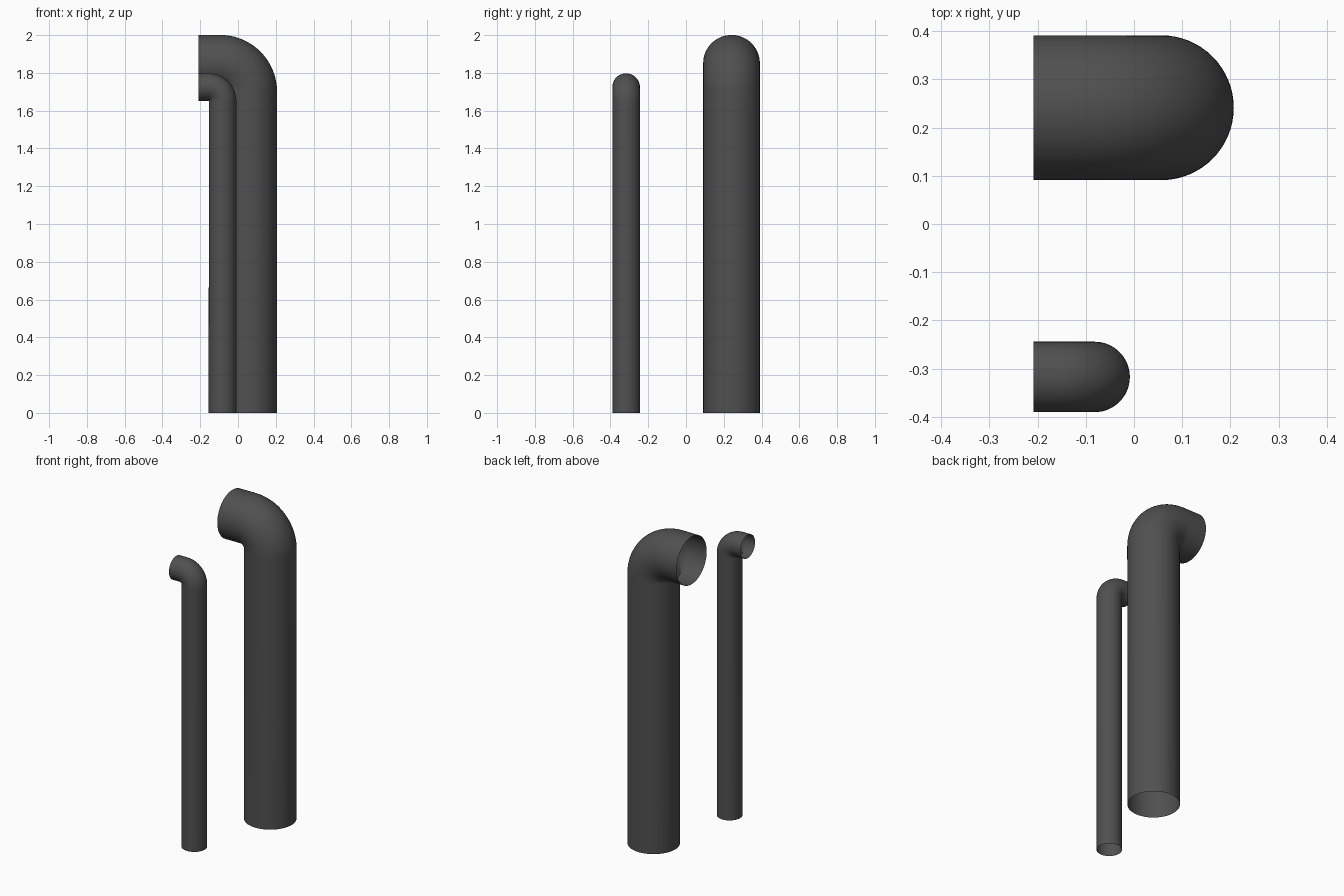
import bpy, bmesh, math

if "Cube" in bpy.data.objects:
    bpy.data.objects.remove(bpy.data.objects["Cube"])

SIDES = 64
BEND_STEPS = 24


def bent_pipe(name, x, y, radius, top, mouth_x):
    """Open thin pipe: rises from the ground, turns 90 degrees towards -x."""
    # Tight elbow: its pivot lies on the inner edge of the pipe
    px, pz = x - radius, top - 2 * radius
    stations = [(x, 0.0, 0.0)]
    for i in range(BEND_STEPS + 1):
        a = math.pi / 2 * i / BEND_STEPS
        r = radius * 1.005
        stations.append((px + r * math.cos(a), pz + r * math.sin(a), a))
    stations.append((mouth_x, top - radius, math.pi / 2))

    bm = bmesh.new()
    rings = []
    for cx, cz, a in stations:
        ring = []
        for k in range(SIDES):
            t = 2 * math.pi * k / SIDES
            u, v = radius * math.cos(t), radius * math.sin(t)
            ring.append(bm.verts.new((cx + u * math.cos(a), y + v, cz + u * math.sin(a))))
        rings.append(ring)
    for lo, hi in zip(rings, rings[1:]):
        for k in range(SIDES):
            n = (k + 1) % SIDES
            bm.faces.new((lo[k], lo[n], hi[n], hi[k])).smooth = True
    mesh = bpy.data.meshes.new(name)
    bm.to_mesh(mesh)
    bm.free()
    obj = bpy.data.objects.new(name, mesh)
    bpy.context.collection.objects.link(obj)
    mat = bpy.data.materials.get("dark_grey") or bpy.data.materials.new("dark_grey")
    mat.diffuse_color = (0.08, 0.08, 0.08, 1)
    mat.use_nodes = True
    mat.node_tree.nodes["Principled BSDF"].inputs["Base Color"].default_value = mat.diffuse_color
    mesh.materials.append(mat)
    return obj


# Wide pipe at the back, narrow pipe at the front
bent_pipe("large_pipe", 0.056, 0.241, 0.15, 2.0, -0.208)
bent_pipe("small_pipe", -0.082, -0.317, 0.073, 1.797, -0.208)
